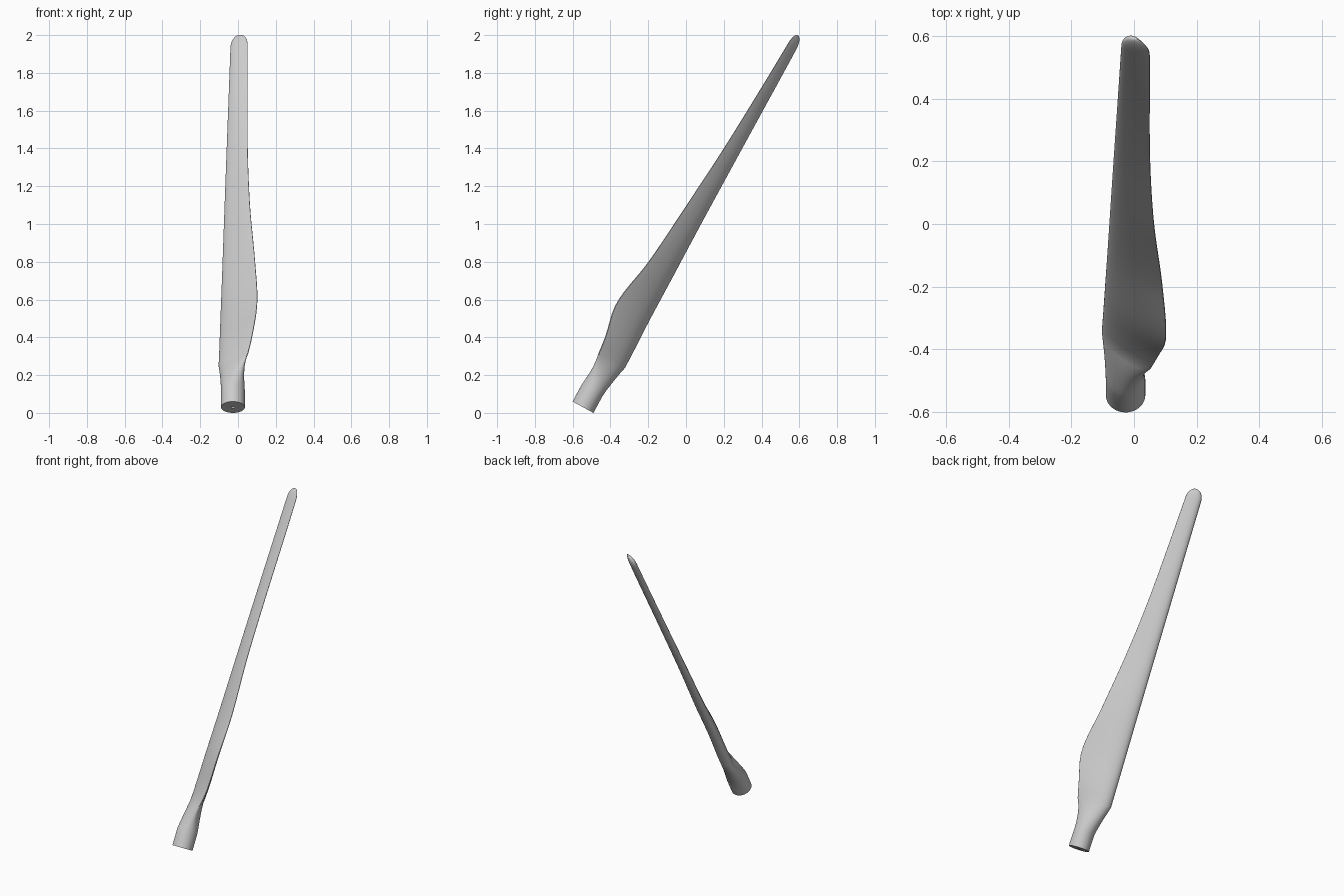
import bpy, bmesh, math
from mathutils import Vector

cube = bpy.data.objects.get("Cube")
if cube:
    bpy.data.objects.remove(cube)

# Blade frame: span axis leans back, the other two span the cross-sections
TILT = math.radians(28.5)
ORIGIN = Vector((-0.028, -0.548, 0.03))
SPAN = Vector((0, math.sin(TILT), math.cos(TILT)))
SIDE = Vector((1, 0, 0))
DEPTH = Vector((0, math.cos(TILT), -math.sin(TILT)))
LENGTH, ROOT_R, SIDES = 2.274, 0.063, 48
ROOT_END, BLADE_START, TIP_START = 0.1, 0.29, 2.2

# Edge guides: (span, side, depth); thickness guide: (span, thickness)
leading = [(0.29, -0.071, 0.086), (1.0, -0.05, 0.08), (2.28, -0.01, 0.078)]
trailing = [(0.1, 0.05, -0.04), (0.23, 0.066, -0.057), (0.38, 0.1, -0.073),
            (0.57, 0.128, -0.106), (0.84, 0.117, -0.062), (1.2, 0.09, -0.028),
            (1.56, 0.078, 0.002), (2.03, 0.077, 0.028), (2.28, 0.077, 0.038)]
thickness = [(0.29, 0.07), (0.6, 0.062), (1.2, 0.046), (2.28, 0.034)]


def sample(guide, s):
    """Smooth cubic interpolation through a guide."""
    s = min(max(s, guide[0][0]), guide[-1][0])
    i = max(k for k in range(len(guide) - 1) if guide[k][0] <= s)
    a, b = guide[i], guide[i + 1]
    h = b[0] - a[0]
    t = (s - a[0]) / h

    def slope(k, c):
        p, q = guide[max(k - 1, 0)], guide[min(k + 1, len(guide) - 1)]
        return (q[c] - p[c]) / (q[0] - p[0])

    return [(2*t**3 - 3*t**2 + 1) * a[c] + (3*t**2 - 2*t**3) * b[c]
            + h * ((t**3 - 2*t**2 + t) * slope(i, c) + (t**3 - t**2) * slope(i + 1, c))
            for c in range(1, len(a))]


def section(s):
    """Ring of points: round at the root, aerofoil along the blade, shrinking at the tip."""
    le, te = Vector(sample(leading, s)), Vector(sample(trailing, s))
    chord = te - le
    normal = Vector((-chord.y, chord.x)).normalized()
    thick = sample(thickness, s)[0]
    w = min(max((s - ROOT_END) / (BLADE_START - ROOT_END), 0), 1) ** 1.25
    tip = min(max((s - TIP_START) / (LENGTH - TIP_START), 0), 1)
    shrink = max(math.sqrt(1 - tip ** 2.4), 0.02)
    ring = []
    for k in range(SIDES):
        ang = 2 * math.pi * k / SIDES
        c = (1 - math.cos(ang)) / 2
        half = 5 * (0.2969 * math.sqrt(c) - 0.126 * c - 0.3516 * c**2
                    + 0.2843 * c**3 - 0.1015 * c**4) + 0.02 * math.sin(ang / 2)
        upper = ang < math.pi
        off = thick * half * (1.2 if upper else -0.8)
        mid = le + chord / 2
        foil = mid + (chord * (c - 0.5) + normal * off) * shrink
        round_pt = (chord.normalized() * -math.cos(ang) + normal * math.sin(ang)) * ROOT_R
        p = round_pt.lerp(foil, w)
        ring.append(ORIGIN + SPAN * s + SIDE * p.x + DEPTH * p.y)
    return ring


# Stations: cylinder, root blend, long blade, rounded tip
stations = [0, 0.05] + [ROOT_END + (BLADE_START - ROOT_END) * i / 10 for i in range(11)]
stations += [BLADE_START + (TIP_START - BLADE_START) * i / 44 for i in range(1, 45)]
stations += [TIP_START + (LENGTH - TIP_START) * math.sin(math.pi / 2 * i / 10)
             for i in range(1, 11)]

bm = bmesh.new()
rings = [[bm.verts.new(p) for p in section(s)] for s in stations]
for a, b in zip(rings, rings[1:]):
    for k in range(SIDES):
        n = (k + 1) % SIDES
        bm.faces.new((a[k], a[n], b[n], b[k]))
bm.faces.new(rings[-1])

# Root end face with a small blind shaft hole
hole = [[bm.verts.new(ORIGIN + SPAN * d + (v.co - ORIGIN) * 0.16) for v in rings[0]]
        for d in (0, 0.05)]
for a, b in ((rings[0], hole[0]), (hole[0], hole[1])):
    for k in range(SIDES):
        n = (k + 1) % SIDES
        bm.faces.new((a[k], a[n], b[n], b[k]))
bm.faces.new(hole[1])
bmesh.ops.recalc_face_normals(bm, faces=bm.faces)

# Stand on the ground, centred
for axis in range(3):
    vals = [v.co[axis] for v in bm.verts]
    shift = min(vals) if axis == 2 else (min(vals) + max(vals)) / 2
    for v in bm.verts:
        v.co[axis] -= shift

mesh = bpy.data.meshes.new("propeller_blade")
bm.to_mesh(mesh)
bm.free()
blade = bpy.data.objects.new("propeller_blade", mesh)
bpy.context.collection.objects.link(blade)

grey = bpy.data.materials.new("light_grey")
grey.use_nodes = True
colour = (0.6, 0.6, 0.6, 1)
grey.diffuse_color = colour
grey.node_tree.nodes["Principled BSDF"].inputs["Base Color"].default_value = colour
mesh.materials.append(grey)

bpy.context.view_layer.objects.active = blade
blade.select_set(True)
bpy.ops.object.shade_smooth_by_angle(angle=math.radians(35))
